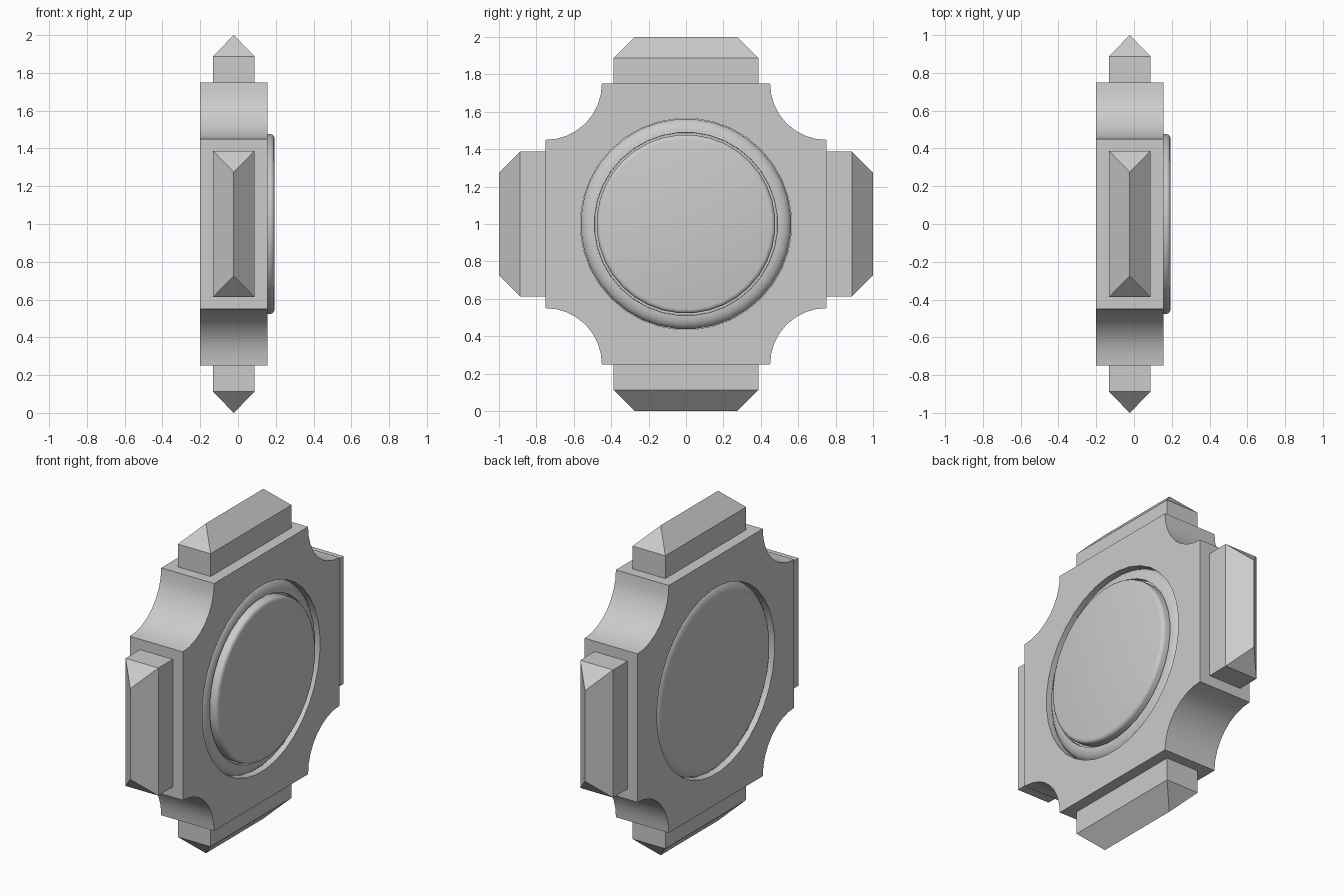
import bpy, bmesh, math

if "Cube" in bpy.data.objects:
    bpy.data.objects.remove(bpy.data.objects["Cube"])

XB, XF = -0.20, 0.155      # back and front of the frame
XM = (XB + XF) / 2
SEG = 36
HOLE = 0.565


def finish(name, bm, smooth=True):
    bmesh.ops.recalc_face_normals(bm, faces=bm.faces[:])
    me = bpy.data.meshes.new(name)
    bm.to_mesh(me)
    bm.free()
    ob = bpy.data.objects.new(name, me)
    bpy.context.collection.objects.link(ob)
    if smooth:
        bpy.ops.object.select_all(action='DESELECT')
        ob.select_set(True)
        bpy.context.view_layer.objects.active = ob
        bpy.ops.object.shade_smooth_by_angle(angle=math.radians(35))
    return ob


def circle_angle(i):
    return math.radians(5 + i * 360 / SEG)


def turn(y, z, quarter):
    for _ in range(quarter):
        y, z = -z, y
    return y, z


# Frame: cross outline with scooped corners and a round through-hole
outer = []
for q in range(4):
    for i in range(9):
        a = math.radians(270 - i * 90 / 8)
        outer.append(turn(0.75 + 0.3 * math.cos(a), 0.75 + 0.3 * math.sin(a), q))
inner = [(HOLE * math.cos(circle_angle(i)), HOLE * math.sin(circle_angle(i))) for i in range(SEG)]
bm = bmesh.new()
loops = [[bm.verts.new((x, y, z + 1)) for y, z in pts]
         for x, pts in ((XF, outer), (XF, inner), (XB, inner), (XB, outer))]
for k in range(4):
    a, b = loops[k], loops[(k + 1) % 4]
    for i in range(SEG):
        j = (i + 1) % SEG
        bm.faces.new((a[i], a[j], b[j], b[i]))
finish("frame", bm)

# Central disc: (x, radius) profile with rounded rims and a raised front button
profile = [(XB + 0.005, 0.49)]
R = 0.073
for i in range(1, 7):      # back rim
    t = math.radians(i * 15)
    profile.append((XB + 0.005 + 0.05 * (1 - math.cos(t)), 0.49 + R * math.sin(t)))
for i in range(6, -1, -1):  # front rim
    t = math.radians(i * 15)
    profile.append((XF - 0.002 - 0.05 * (1 - math.cos(t)), 0.49 + R * math.sin(t)))
profile += [(0.13, 0.489), (0.13, 0.478), (0.172, 0.478), (0.183, 0.475), (0.19, 0.467), (0.193, 0.455)]
bm = bmesh.new()
rings = [[bm.verts.new((x, r * math.cos(circle_angle(i)), 1 + r * math.sin(circle_angle(i))))
          for i in range(SEG)] for x, r in profile]
for a, b in zip(rings, rings[1:]):
    for i in range(SEG):
        j = (i + 1) % SEG
        bm.faces.new((a[i], a[j], b[j], b[i]))
bm.faces.new(rings[0])
bm.faces.new(rings[-1])
finish("central_disc", bm)

# Four ridge-topped blocks on the ends of the arms
for q, side in enumerate(("top", "left", "bottom", "right")):
    bm = bmesh.new()

    def vert(x, y, z):
        y, z = turn(y, z, q)
        return bm.verts.new((x, y, z + 1))

    corners = ((-0.11, -0.387), (0.11, -0.387), (0.11, 0.387), (-0.11, 0.387))
    low = [vert(XM + x, y, 0.74) for x, y in corners]
    up = [vert(XM + x, y, 0.888) for x, y in corners]
    r0, r1 = vert(XM, -0.275, 1.0), vert(XM, 0.275, 1.0)
    bm.faces.new(low)
    for i in range(4):
        j = (i + 1) % 4
        bm.faces.new((low[i], low[j], up[j], up[i]))
    bm.faces.new((up[0], up[1], r0))
    bm.faces.new((up[2], up[3], r1))
    bm.faces.new((up[1], up[2], r1, r0))
    bm.faces.new((up[3], up[0], r0, r1))
    finish(side + "_block", bm, smooth=False)
